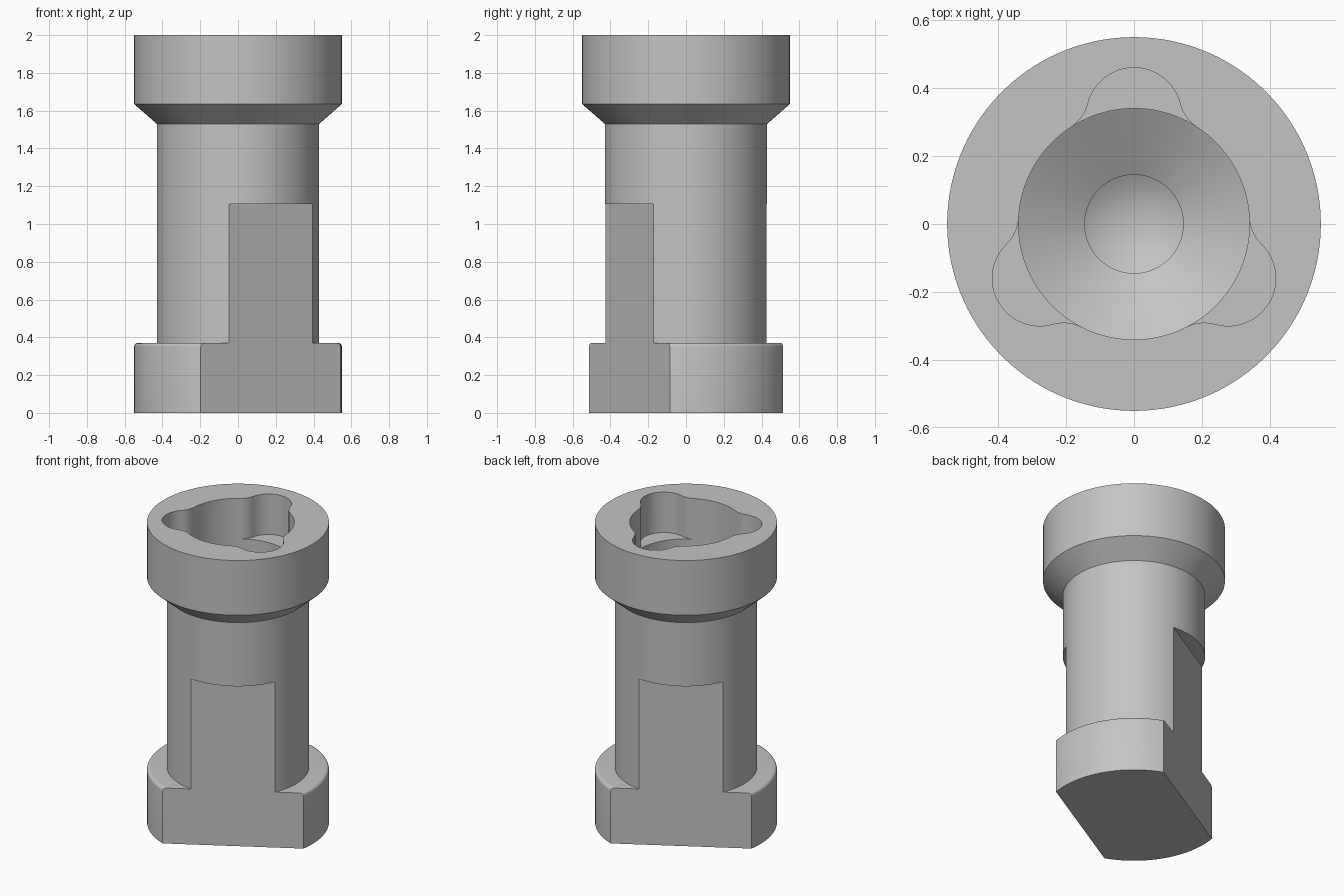
import bpy, bmesh
from math import sin, cos, radians, pi
from mathutils import Matrix, Vector

cube = bpy.data.objects.get("Cube")
if cube:
    bpy.data.objects.remove(cube, do_unlink=True)

STEEL = bpy.data.materials.new("plain_grey")
GREY = (0.55, 0.55, 0.55, 1)
STEEL.diffuse_color = GREY
STEEL.use_nodes = True
STEEL.node_tree.nodes["Principled BSDF"].inputs["Base Color"].default_value = GREY


def make_object(name, bm):
    bmesh.ops.recalc_face_normals(bm, faces=bm.faces)
    mesh = bpy.data.meshes.new(name)
    bm.to_mesh(mesh)
    bm.free()
    mesh.materials.append(STEEL)
    obj = bpy.data.objects.new(name, mesh)
    bpy.context.collection.objects.link(obj)
    return obj


def revolve(name, profile, steps=120):
    """Turn (radius, z) points round the z axis into a closed solid."""
    bm = bmesh.new()
    verts = [bm.verts.new((r, 0, z)) for r, z in profile]
    edges = [bm.edges.new(pair) for pair in zip(verts, verts[1:])]
    bmesh.ops.spin(bm, geom=verts + edges, cent=(0, 0, 0), axis=(0, 0, 1),
                   angle=2 * pi, steps=steps)
    bmesh.ops.remove_doubles(bm, verts=bm.verts, dist=1e-5)
    return make_object(name, bm)


def prism(name, outline, bottom, top, turn):
    """Extrude a flat outline between two heights and turn it about z."""
    bm = bmesh.new()
    face = bm.faces.new([bm.verts.new((x, y, bottom)) for x, y in outline])
    new = bmesh.ops.extrude_face_region(bm, geom=[face])["geom"]
    raised = [v for v in new if isinstance(v, bmesh.types.BMVert)]
    bmesh.ops.translate(bm, verts=raised, vec=(0, 0, top - bottom))
    bmesh.ops.rotate(bm, verts=bm.verts, matrix=Matrix.Rotation(radians(turn), 3, "Z"))
    return make_object(name, bm)


def arc(cx, cy, r, start, end, steps):
    angles = [radians(start + (end - start) * i / steps) for i in range(steps + 1)]
    return [(cx + r * cos(a), cy + r * sin(a)) for a in angles]


# Turned body: rounded foot, shank, tapered collar and head
R_HEAD, R_SHANK, R_BORE = 0.55, 0.43, 0.34
FILLET = 0.02
foot_round = arc(R_HEAD - FILLET, 0.37 - FILLET, FILLET, 0, 90, 5)
body = revolve("socket_body", [(0, 0), (R_HEAD, 0)] + foot_round + [
    (R_SHANK, 0.37), (R_SHANK, 1.53), (R_HEAD, 1.635), (R_HEAD, 2), (0, 2)])

# Stepped bore with conical drill points
cutters = [revolve("bore_cutter", [
    (0, 2.1), (R_BORE, 2.1), (R_BORE, 1.4), (0.145, 1.287), (0.145, 0.9), (0, 0.816)])]

# Three rounded lobes blended into the bore
LOBE_AT, LOBE_R, BLEND_R, BLEND_ANGLE = 0.32, 0.14, 0.116, 33
blend = Vector((cos(radians(BLEND_ANGLE)), sin(radians(BLEND_ANGLE)))) * (R_BORE + BLEND_R)
lean = (blend - Vector((LOBE_AT, 0))).angle(Vector((1, 0))) * 180 / pi
upper = arc(*blend, BLEND_R, lean + 180, BLEND_ANGLE + 180, 12)
lower = [(x, -y) for x, y in reversed(upper)]
lobe = lower + arc(LOBE_AT, 0, LOBE_R, -lean, lean, 32)[1:-1] + upper + [(0.1, 0)]
for turn in (90, 210, 330):
    cutters.append(prism("lobe_cutter", lobe, 1.73, 2.1, turn))

# Two opposite wrench flats
flat = [(0.346, -1), (1, -1), (1, 1), (0.346, 1)]
for turn in (-60, 120):
    cutters.append(prism("flat_cutter", flat, -0.1, 1.105, turn))

# Cut everything out of the body
bpy.context.view_layer.objects.active = body
for cutter in cutters:
    cutter.hide_render = True
    cut = body.modifiers.new("cut", "BOOLEAN")
    cut.operation = "DIFFERENCE"
    cut.solver = "EXACT"
    cut.object = cutter
    bpy.ops.object.modifier_apply(modifier=cut.name)
    bpy.data.objects.remove(cutter, do_unlink=True)

bpy.ops.object.select_all(action="DESELECT")
body.select_set(True)
bpy.ops.object.shade_smooth_by_angle(angle=radians(25))
